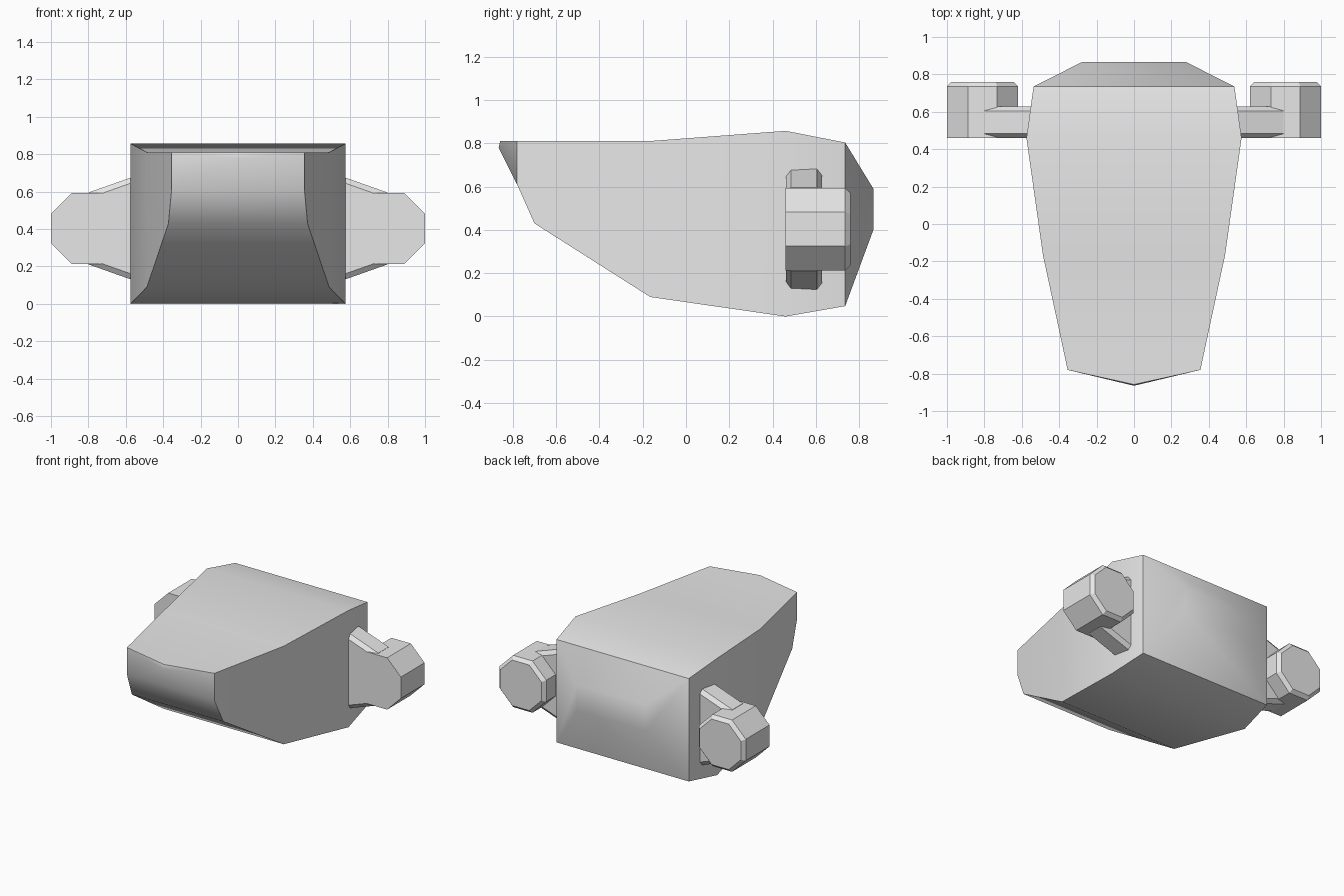
import bpy
import bmesh
from math import pi, sin, cos, radians

cube = bpy.data.objects.get("Cube")
if cube:
    bpy.data.objects.remove(cube, do_unlink=True)

grey = bpy.data.materials.new("plain_grey")
grey.use_nodes = True
grey.diffuse_color = (0.8, 0.8, 0.8, 1)
grey.node_tree.nodes["Principled BSDF"].inputs["Base Color"].default_value = (0.8, 0.8, 0.8, 1)


def loft(name, rings, nose=None, mirror=False):
    """Skin a row of equal rings; close the ends, the first with a nose if given."""
    bm = bmesh.new()
    loops = [[bm.verts.new(p) for p in ring] for ring in rings]
    n = len(rings[0])
    for a, b in zip(loops, loops[1:]):
        for i in range(n):
            j = (i + 1) % n
            bm.faces.new((a[i], a[j], b[j], b[i]))
    bm.faces.new(loops[-1])
    if nose:
        # ring order: bottom left, bottom right, top right, top left
        brow, tip = [bm.verts.new(p) for p in nose]
        bl, br, tr, tl = loops[0]
        for face in ((bl, br, tip), (br, tr, tip), (tr, brow, tip),
                     (brow, tl, tip), (tl, bl, tip), (tl, brow, tr)):
            bm.faces.new(face)
    else:
        bm.faces.new(loops[0])
    bmesh.ops.recalc_face_normals(bm, faces=bm.faces[:])
    mesh = bpy.data.meshes.new(name)
    bm.to_mesh(mesh)
    bm.free()
    mesh.materials.append(grey)
    obj = bpy.data.objects.new(name, mesh)
    bpy.context.collection.objects.link(obj)
    if mirror:
        obj.modifiers.new("both_sides", 'MIRROR')
    return obj


# Hull: box sections along y (y, half width, bottom, top), pointed at the front
def box_ring(y, w, low, high):
    return [(-w, y, low), (w, y, low), (w, y, high), (-w, y, high)]


sections = [(-0.78, 0.355, 0.61, 0.81), (-0.70, 0.372, 0.43, 0.81),
            (-0.165, 0.487, 0.09, 0.81), (0.46, 0.575, 0.0, 0.857),
            (0.735, 0.537, 0.048, 0.803), (0.865, 0.28, 0.40, 0.59)]
hull = loft("hull", [box_ring(*s) for s in sections],
            nose=[(0, -0.858, 0.81), (0, -0.865, 0.778)])
bpy.ops.object.select_all(action='DESELECT')
hull.select_set(True)
bpy.context.view_layer.objects.active = hull
bpy.ops.object.shade_smooth_by_angle(angle=radians(45))

# Side pods: octagonal drums with a chamfered rear rim
MID_Z = 0.403


def octagon(y, apothem):
    r = apothem / cos(pi / 8)
    turns = [pi / 8 + k * pi / 4 for k in range(8)]
    return [(0.81 + r * cos(t), y, MID_Z + r * sin(t)) for t in turns]


loft("side_pods", [octagon(0.46, 0.19), octagon(0.735, 0.19), octagon(0.76, 0.167)],
     mirror=True)


# Struts: chamfered beams tapering from the hull into the pods
def strut_ring(x, half_height):
    front, back, c = 0.461, 0.627, 0.023
    h, e = half_height, half_height - 0.03
    outline = [(front + c, -h), (back - c, -h), (back, -e), (back, e),
               (back - c, h), (front + c, h), (front, e), (front, -e)]
    return [(x, y, MID_Z + z) for y, z in outline]


loft("side_struts", [strut_ring(0.50, 0.298), strut_ring(0.80, 0.192)], mirror=True)
